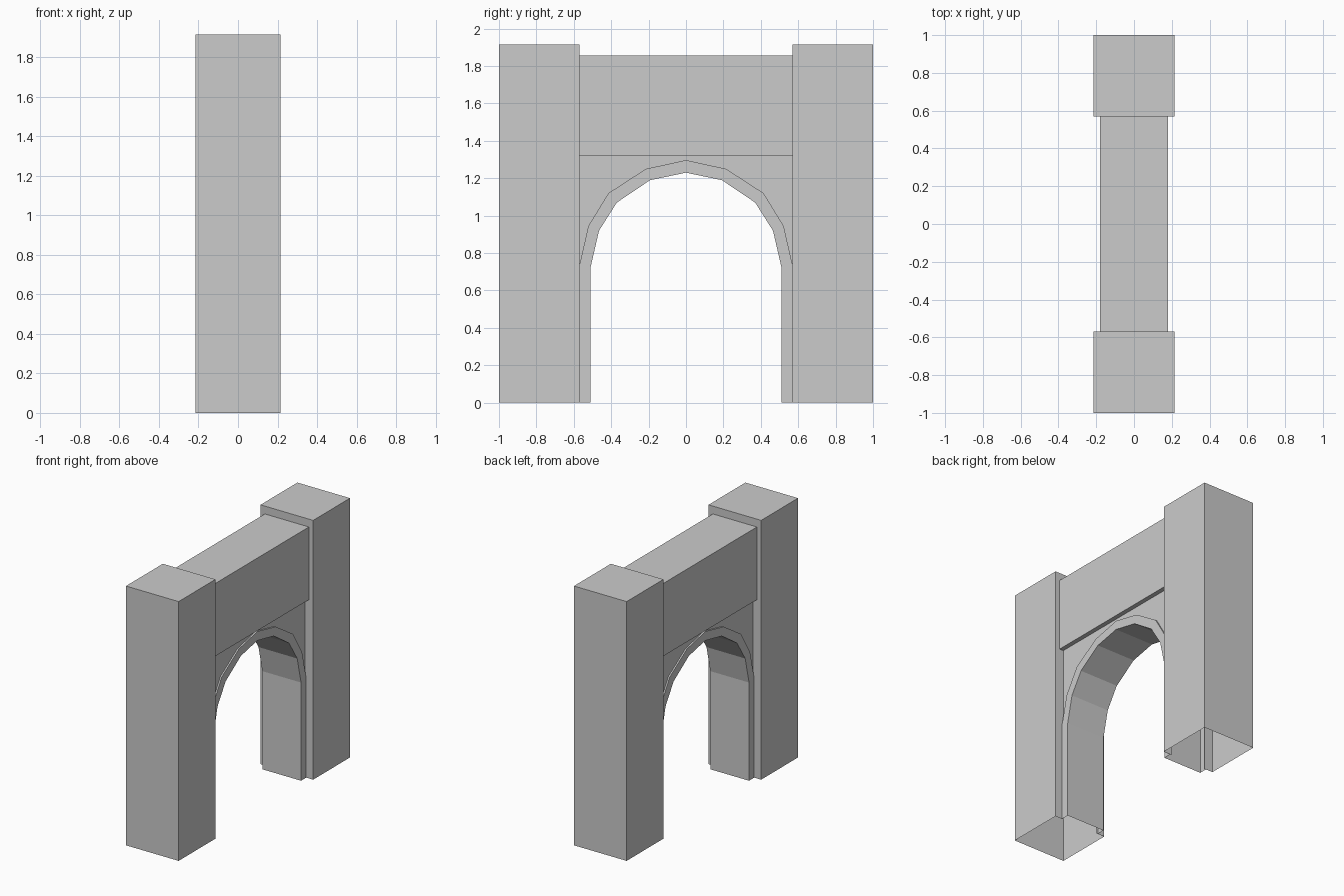
import bpy, bmesh

if "Cube" in bpy.data.objects:
    bpy.data.objects.remove(bpy.data.objects["Cube"])

stone = bpy.data.materials.new("grey_stone")
stone.diffuse_color = (0.6, 0.6, 0.6, 1)
stone.use_nodes = True
stone.node_tree.nodes["Principled BSDF"].inputs["Base Color"].default_value = stone.diffuse_color

PX, PY, PZ = 0.215, 0.57, 1.915     # pillar half depth, inner y, height
LX, LZ0, LZ1 = 0.18, 1.32, 1.857    # lintel half depth, bottom, top
WX, RX = 0.147, 0.158               # wall and arch ring half depth


def mirrored(points):
    """Mirror a half outline (outside to crown) into a full one."""
    return points + [(-y, z) for y, z in reversed(points[:-1])]


def make(name, quads):
    mesh = bpy.data.meshes.new(name)
    bm = bmesh.new()
    for q in quads:
        bm.faces.new([bm.verts.new(p) for p in q])
    bmesh.ops.remove_doubles(bm, verts=bm.verts, dist=1e-5)
    bm.to_mesh(mesh)
    bm.free()
    mesh.materials.append(stone)
    obj = bpy.data.objects.new(name, mesh)
    bpy.context.collection.objects.link(obj)


def oriented(quad, outward):
    """Return the quad wound so that it faces the outward direction."""
    a, b, c = quad[:3]
    u = [b[i] - a[i] for i in range(3)]
    v = [c[i] - a[i] for i in range(3)]
    n = (u[1]*v[2] - u[2]*v[1], u[2]*v[0] - u[0]*v[2], u[0]*v[1] - u[1]*v[0])
    dot = sum(n[i] * outward[i] for i in range(3))
    return quad if dot > 0 else quad[::-1]


def rect_x(x, y0, y1, z0, z1, d):
    return oriented([(x, y0, z0), (x, y1, z0), (x, y1, z1), (x, y0, z1)], (d, 0, 0))


def rect_y(y, x0, x1, z0, z1, d):
    return oriented([(x0, y, z0), (x1, y, z0), (x1, y, z1), (x0, y, z1)], (0, d, 0))


def rect_z(z, x0, x1, y0, y1, d):
    return oriented([(x0, y0, z), (x1, y0, z), (x1, y1, z), (x0, y1, z)], (0, 0, d))


# Pillars: hollow shells, open below and where the arch joins
for s, name in ((-1, "front_pillar"), (1, "back_pillar")):
    quads = [rect_y(s, -PX, PX, 0, PZ, s),
             rect_z(PZ, -PX, PX, s * PY, s, 1),
             rect_y(s * PY, -WX, WX, LZ1 - 0.01, PZ, -s)]
    for d in (-1, 1):
        quads.append(rect_x(d * PX, s * PY, s, 0, PZ, d))
        quads.append(rect_y(s * PY, d * WX, d * PX, 0, PZ, -s))
    make(name, quads)

# Lintel beam between the pillars, with underside ledges
quads = [rect_z(LZ1, -LX, LX, -PY, PY, 1)]
for d in (-1, 1):
    quads.append(rect_x(d * LX, -PY, PY, LZ0, LZ1, d))
    quads.append(rect_z(LZ0, d * WX, d * LX, -PY, PY, -1))
make("lintel", quads)

# Arch outlines
inner = mirrored([(0.51, 0), (0.51, 0.725), (0.465, 0.92), (0.37, 1.07), (0.192, 1.19), (0, 1.23)])
outer = mirrored([(0.57, 0), (0.57, 0.735), (0.522, 0.945), (0.415, 1.12), (0.215, 1.25), (0, 1.297)])

# Arch ring: soffit, side faces and the shallow outer step
ring, wall = [], []
for i in range(len(inner) - 1):
    (a, b), (c, e) = inner[i], inner[i + 1]
    (f, g), (h, k) = outer[i], outer[i + 1]
    towards = (0, -(a + c) / 2, 0.7 - (b + e) / 2 if b + e > 1 else 0)
    ring.append(oriented([(-RX, a, b), (RX, a, b), (RX, c, e), (-RX, c, e)], towards))
    away = tuple(-t for t in towards)
    for d in (-1, 1):
        ring.append(oriented([(d*RX, a, b), (d*RX, c, e), (d*RX, h, k), (d*RX, f, g)], (d, 0, 0)))
        ring.append(oriented([(d*WX, f, g), (d*RX, f, g), (d*RX, h, k), (d*WX, h, k)], away))
        # Spandrel wall from the ring up to the lintel
        if abs(f - h) > 0.001:
            wall.append(oriented([(d*WX, f, g), (d*WX, h, k), (d*WX, h, LZ0), (d*WX, f, LZ0)], (d, 0, 0)))
make("arch_ring", ring)
make("spandrel_wall", wall)
